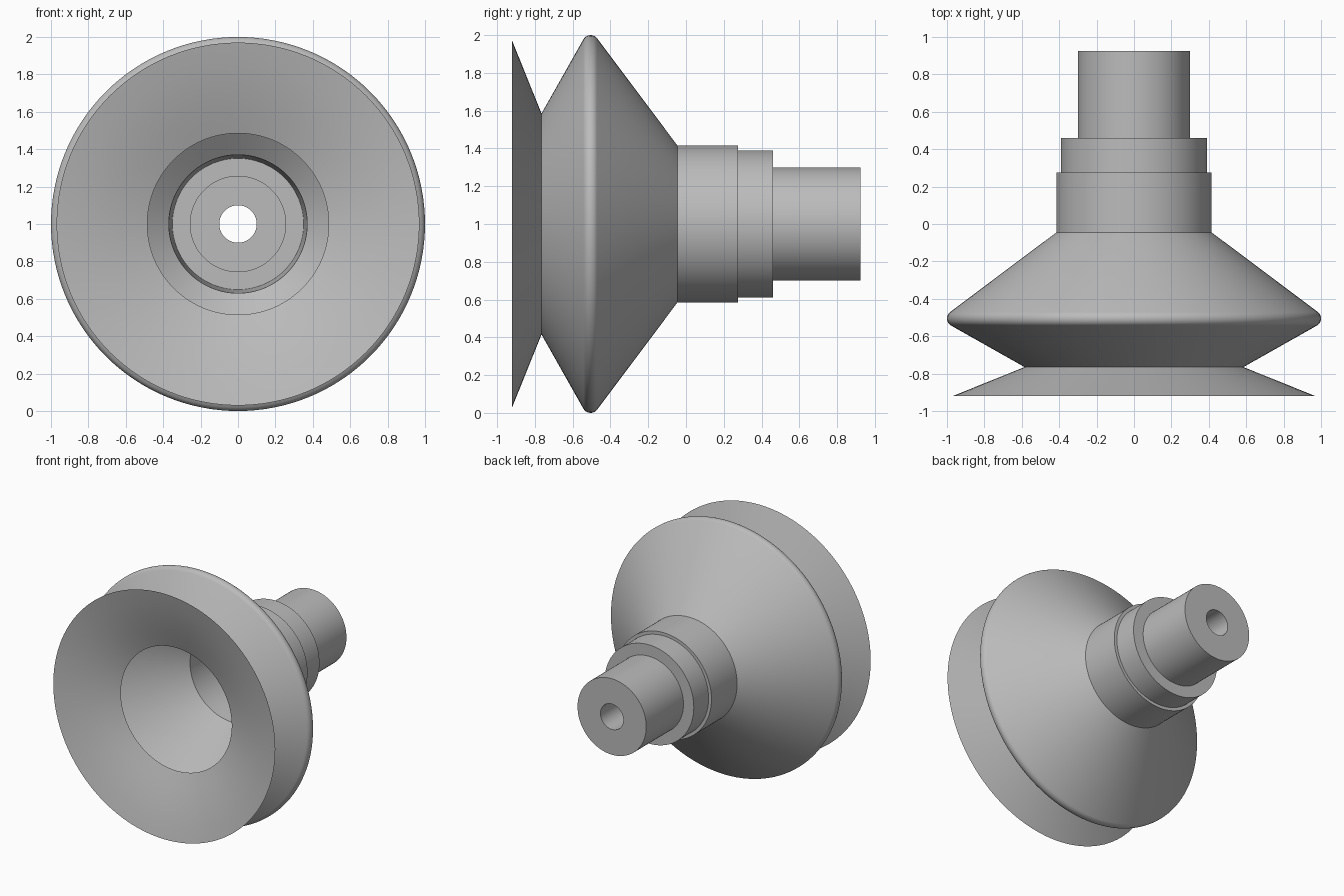
import bpy
import bmesh
from math import cos, sin, pi, radians
from mathutils import Vector

SEGMENTS = 128
AXIS_HEIGHT = 1.0

if "Cube" in bpy.data.objects:
    bpy.data.objects.remove(bpy.data.objects["Cube"], do_unlink=True)

grey = bpy.data.materials.new("plain grey")
grey.use_nodes = True
colour = (0.5, 0.5, 0.5, 1)
grey.diffuse_color = colour
grey.node_tree.nodes["Principled BSDF"].inputs["Base Color"].default_value = colour


def lathe(name, profile):
    """Turn a closed (y, radius) profile around the horizontal y axis."""
    bm = bmesh.new()
    ring = [bm.verts.new((0, y, r)) for y, r in profile]
    edges = [bm.edges.new((a, b)) for a, b in zip(ring, ring[1:] + ring[:1])]
    bmesh.ops.spin(bm, geom=ring + edges, cent=(0, 0, 0), axis=(0, 1, 0),
                   angle=2 * pi, steps=SEGMENTS)
    bmesh.ops.remove_doubles(bm, verts=bm.verts, dist=0.0001)
    bmesh.ops.recalc_face_normals(bm, faces=bm.faces)
    mesh = bpy.data.meshes.new(name)
    bm.to_mesh(mesh)
    bm.free()
    mesh.materials.append(grey)
    obj = bpy.data.objects.new(name, mesh)
    obj.location = Vector((0, 0, AXIS_HEIGHT))
    bpy.context.collection.objects.link(obj)
    bpy.ops.object.select_all(action='DESELECT')
    obj.select_set(True)
    bpy.context.view_layer.objects.active = obj
    bpy.ops.object.shade_smooth_by_angle(angle=radians(25))
    return obj


# Rounded crest of the bellows fold
crest = [(-0.505 - 0.044 * cos(a), 0.956 + 0.044 * sin(a))
         for a in (radians(30 + 11 * i) for i in range(11))]

# Flexible cup: lip, fold, neck, then the hollow inside
lathe("bellows_cup",
      [(-0.92, 0.97), (-0.765, 0.585)] + crest +
      [(-0.045, 0.415), (0.275, 0.415),
       (0.275, 0.35), (-0.07, 0.37),
       (-0.49, 0.91), (-0.52, 0.91),
       (-0.77, 0.485), (-0.815, 0.605), (-0.857, 0.73), (-0.893, 0.855)])

# Stepped connector with counterbore and through hole
lathe("connector_stem",
      [(0.26, 0.39), (0.46, 0.39), (0.46, 0.30), (0.925, 0.30),
       (0.925, 0.10), (0.40, 0.10), (0.40, 0.255), (0.26, 0.255)])
